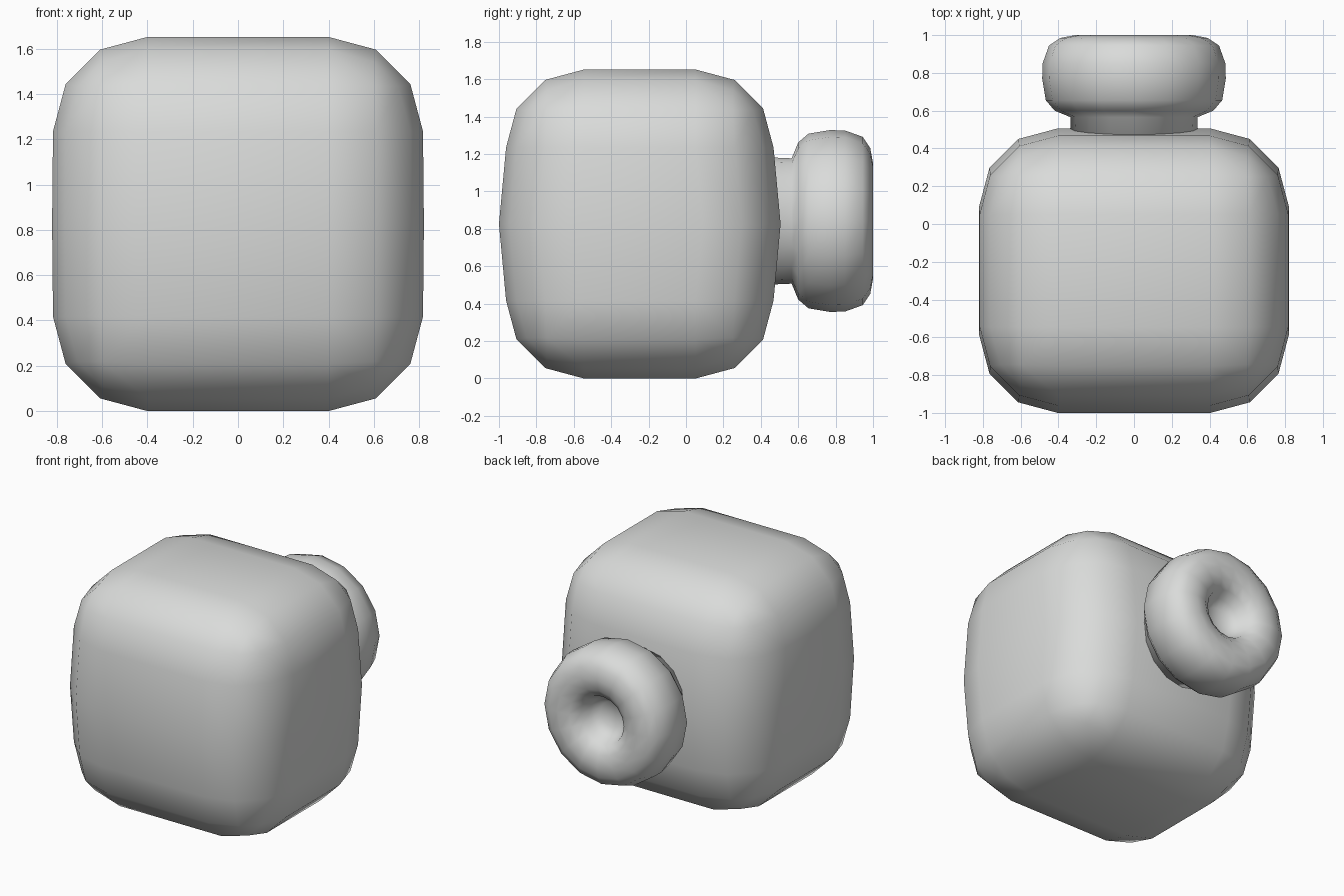
import bpy, bmesh, math
from mathutils import Matrix, Vector

if "Cube" in bpy.data.objects:
    bpy.data.objects.remove(bpy.data.objects["Cube"])

grey = bpy.data.materials.new("light_grey")
grey.diffuse_color = (0.7, 0.71, 0.7, 1)
grey.use_nodes = True
grey.node_tree.nodes["Principled BSDF"].inputs["Base Color"].default_value = grey.diffuse_color


def finish(bm, name):
    bmesh.ops.recalc_face_normals(bm, faces=bm.faces[:])
    for f in bm.faces:
        f.smooth = True
    me = bpy.data.meshes.new(name)
    bm.to_mesh(me)
    bm.free()
    me.materials.append(grey)
    ob = bpy.data.objects.new(name, me)
    bpy.context.collection.objects.link(ob)
    return ob


# Body: generously bevelled box, front and back slightly swollen at mid height
HX, HY, HZ, CY = 0.817, 0.715, 0.826, -0.247
bm = bmesh.new()
bmesh.ops.create_cube(bm, size=2, matrix=Matrix.Diagonal((HX, HY, HZ, 1)))
bmesh.ops.bevel(bm, geom=bm.edges[:], offset=0.417, offset_type='OFFSET',
                segments=3, profile=0.5, affect='EDGES')
bmesh.ops.bisect_plane(bm, geom=bm.verts[:] + bm.edges[:] + bm.faces[:],
                       plane_co=(0, 0, 0), plane_no=(0, 0, 1))
for v in bm.verts:
    if abs(v.co.z) < 1e-4:
        v.co.y += math.copysign(0.038, v.co.y)
        v.co.x += math.copysign(0.004, v.co.x)
    v.co += Vector((0, CY, HZ))
finish(bm, "body")


# Rear knob: neck, puffy ring and dimple, turned around the y axis
def lathe_y(name, profile, centre_z, sides=16):
    bm = bmesh.new()
    rings = []
    for r, y in profile:
        if r == 0:
            rings.append([bm.verts.new((0, y, centre_z))] * sides)
        else:
            rings.append([bm.verts.new((r * math.cos(2 * math.pi * i / sides), y,
                                        centre_z + r * math.sin(2 * math.pi * i / sides)))
                          for i in range(sides)])
    for a, b in zip(rings, rings[1:]):
        for i in range(sides):
            j = (i + 1) % sides
            bm.faces.new(list(dict.fromkeys((a[i], a[j], b[j], b[i]))))
    return finish(bm, name)


lathe_y("rear_knob", [
    (0, 0.45), (0.34, 0.45), (0.335, 0.565), (0.42, 0.60), (0.467, 0.655),
    (0.486, 0.77), (0.484, 0.85), (0.45, 0.945), (0.39, 0.985), (0.31, 1.0),
    (0.23, 0.985), (0.17, 0.94), (0.14, 0.87), (0.09, 0.83), (0, 0.82)], 0.842)
